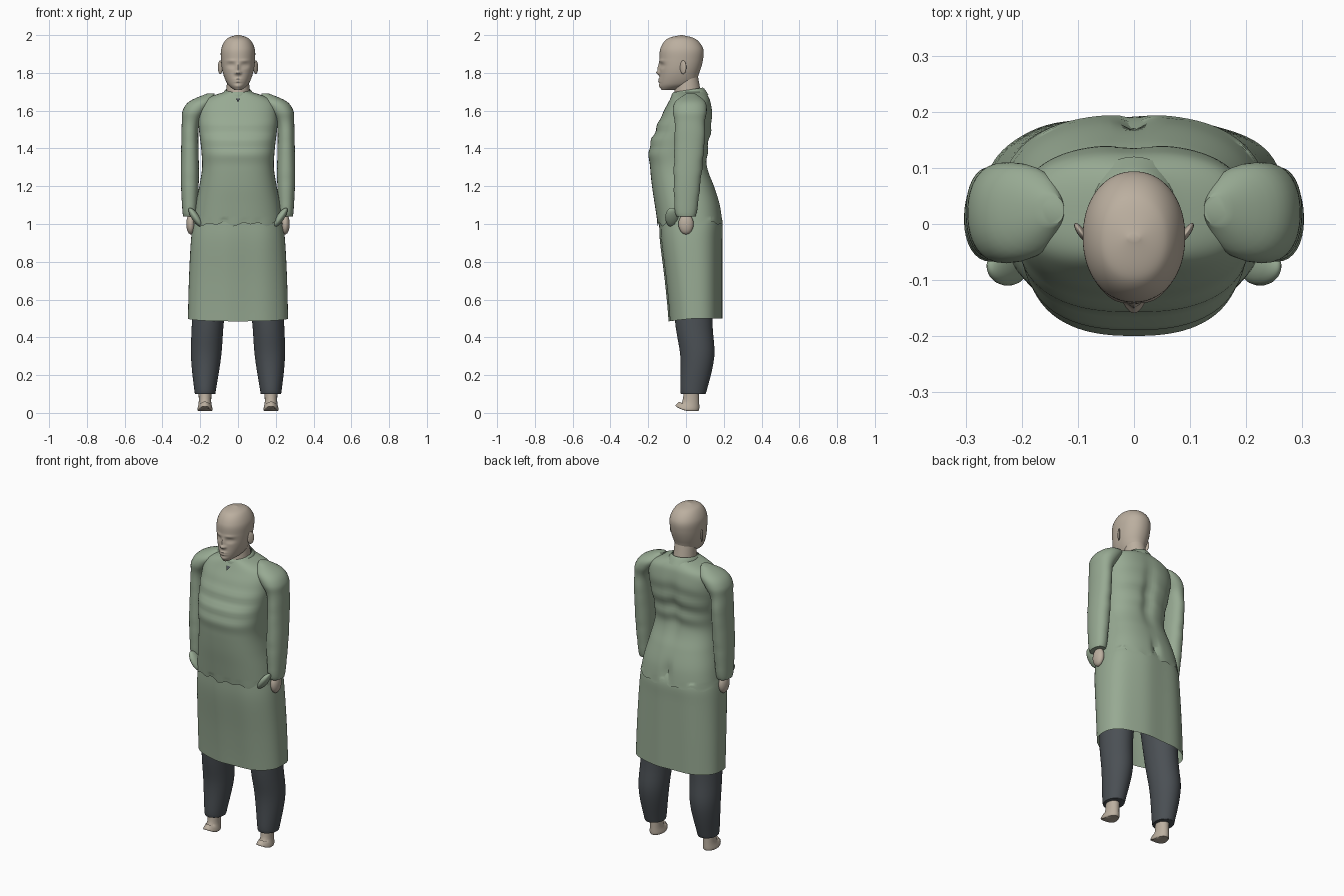
import bpy, bmesh, math
from mathutils import Euler, Vector

cube = bpy.data.objects.get("Cube")
if cube:
    bpy.data.objects.remove(cube, do_unlink=True)


def material(name, red, green, blue):
    mat = bpy.data.materials.new(name)
    mat.use_nodes = True
    colour = (red, green, blue, 1)
    mat.diffuse_color = colour
    mat.node_tree.nodes["Principled BSDF"].inputs["Base Color"].default_value = colour
    return mat


skin = material("skin", .5, .43, .35)
green_cloth = material("sage cloth", .31, .4, .29)
dark_cloth = material("charcoal cloth", .07, .08, .09)


def finish(name, mat, bm):
    """Turn a bmesh into a smooth shaded object."""
    bmesh.ops.recalc_face_normals(bm, faces=bm.faces)
    mesh = bpy.data.meshes.new(name)
    bm.to_mesh(mesh)
    bm.free()
    mesh.materials.append(mat)
    part = bpy.data.objects.new(name, mesh)
    bpy.context.collection.objects.link(part)
    bpy.ops.object.select_all(action='DESELECT')
    part.select_set(True)
    bpy.context.view_layer.objects.active = part
    bpy.ops.object.shade_smooth_by_angle(angle=math.radians(50))


def spline(keys, t):
    """Smooth interpolation through the key rings."""
    last = len(keys) - 1
    i = min(int(t), last - 1)
    f = t - i
    before, start, end, after = (keys[max(0, min(last, i + k))] for k in range(-1, 3))
    result = []
    for a, b, c, d in zip(before, start, end, after):
        leave, arrive = (c - a) / 2, (d - b) / 2
        ease = f * f * (3 - 2 * f)
        result.append(b + (c - b) * ease + leave * f * (1 - f) ** 2 - arrive * f * f * (1 - f))
    return result


def rounded(value, power):
    return math.copysign(abs(value) ** (2 / power), value)


def loft(name, mat, keys, side=1, centre=lambda z: 0, power=2, segs=32, steps=5,
         caps=True, shape=None):
    """Skin horizontal rings given as (z, half width, front y, back y)."""
    bm = bmesh.new()
    rings = []
    for n in range((len(keys) - 1) * steps + 1):
        z, width, front, back = spline(keys, n / steps)
        ring = []
        for k in range(segs):
            angle = math.tau * k / segs
            facing = math.sin(angle)
            x = centre(z) + width * rounded(math.cos(angle), power)
            y = (front + back) / 2 + (back - front) / 2 * rounded(facing, power)
            point = Vector((x, y, z))
            if shape:
                shape(point, facing)
            point.x *= side
            ring.append(bm.verts.new(point))
        rings.append(ring)
    for low, high in zip(rings, rings[1:]):
        for k in range(segs):
            bm.faces.new((low[k - 1], low[k], high[k], high[k - 1]))
    if caps:
        bm.faces.new(rings[0])
        bm.faces.new(rings[-1])
    finish(name, mat, bm)


def blob(name, mat, place, radii, turn, side):
    """Tilted ellipsoid, mirrored by side."""
    bm = bmesh.new()
    bmesh.ops.create_uvsphere(bm, u_segments=20, v_segments=14, radius=1)
    for vert in bm.verts:
        point = Vector(radii) * vert.co
        point.rotate(Euler(turn))
        vert.co = point + Vector(place)
        vert.co.x *= side
    finish(name, mat, bm)


def bump(x, z, width, height):
    return math.exp(-(x / width) ** 2 - (z / height) ** 2)


# Head with facial relief: nose, eyes, brow, lips and chin
def face(point, facing):
    if facing > 0:
        return
    x = abs(point.x)
    eye_x, eye = x - .036, point.z - 1.84
    nose, mouth = point.z - 1.8, point.z - 1.76
    relief = .01 * bump(x, nose - .025, .01, .025)
    relief += .015 * bump(x, nose, .012, .01)
    relief += .007 * bump(x - .012, nose, .007, .007)
    relief -= .012 * bump(eye_x, eye, .02, .012)
    relief += .007 * bump(eye_x, eye, .014, .007)
    relief -= .003 * bump(eye_x, eye, .014, .002)
    relief += .004 * bump(eye_x, eye - .024, .025, .007)
    relief += .007 * bump(x, abs(mouth) - .006, .02, .005)
    relief += .005 * bump(x, mouth + .03, .02, .01)
    point.y -= relief * min(1, -2 * facing)


loft("head", skin, [
    (1.71, .02, -.13, -.06),
    (1.74, .055, -.14, .04),
    (1.8, .08, -.14, .07),
    (1.87, .09, -.14, .09),
    (1.93, .088, -.135, .09),
    (1.98, .06, -.1, .05),
    (2, .01, -.03, -.02)], power=2.1, segs=80, steps=12, shape=face)
loft("neck", skin, [(1.66, .065, -.065, .085), (1.8, .055, -.05, .06)])


# Tunic body with chest folds, spine groove and a ragged waist hem
def body_folds(point, facing):
    x, z = point.x, point.z
    if facing > 0:
        groove = .018 * bump(x, z - 1.42, .035, .16) + .02 * bump(x, z - 1.06, .02, .06)
        ripple = .005 * math.sin(60 * z + 9 * abs(x)) * bump(0, z - 1.45, 1, .12)
        point.y += facing * (ripple - groove)
    else:
        point.y += .006 * facing * math.sin(75 * z) * bump(0, z - 1.47, 1, .09)
    if z < 1.03:
        point.z += .008 * math.sin(70 * x) + .006 * math.sin(40 * x + facing)


loft("tunic_body", green_cloth, [
    (1, .24, -.15, .195),
    (1.1, .225, -.165, .18),
    (1.2, .205, -.18, .15),
    (1.3, .19, -.19, .115),
    (1.4, .195, -.195, .12),
    (1.55, .21, -.14, .14),
    (1.65, .19, -.09, .13),
    (1.7, .07, -.065, .1)],
    power=2.5, segs=96, steps=8, caps=False, shape=body_folds)


# Open skirt whose front hem dips slightly
def skirt_folds(point, facing):
    if facing < 0:
        point.z += facing * max(0, .56 - point.z) / 4
    point.y += .003 * math.sin(30 * point.x) * abs(facing)


loft("skirt", green_cloth, [
    (.5, .265, -.09, .19),
    (.7, .26, -.11, .19),
    (.9, .25, -.135, .19),
    (1, .238, -.14, .19),
    (1.06, .22, -.14, .17)],
    power=2.5, segs=80, caps=False, shape=skirt_folds)


# Collar rising toward the nape, with a small front notch
def collar_tilt(point, facing):
    point.z += .012 * facing


loft("collar", green_cloth, [
    (1.67, .09, -.08, .12), (1.7, .075, -.075, .1), (1.71, .065, -.065, .09)],
    segs=48, caps=False, shape=collar_tilt)
notch = bmesh.new()
notch.faces.new([notch.verts.new((x, -.09 - z, 1.665 - z))
                 for x, z in ((-.013, 0), (0, .02), (.013, 0))])
finish("neck_notch", dark_cloth, notch)


# Sleeve, trouser and foot shaping
def shoulder_line(z):
    return .255 - 8 * max(0, z - 1.45) ** 3


def leg_line(z):
    return .175 - z * z / 15


def sleeve_folds(point, facing):
    point.y += .003 * facing * math.sin(65 * point.z) * bump(0, point.z - 1.28, 1, .15)


def toes(point, facing):
    if facing < 0 and point.z < .04:
        point.z += .02 * facing ** 2


# Paired parts
for side, label in ((1, "left"), (-1, "right")):
    blob(label + "_ear", skin, (.094, -.015, 1.83), (.007, .02, .036), (0, 0, -.6), side)
    blob(label + "_hand", skin, (.25, 0, 1), (.024, .04, .055), (0, 0, 0), side)
    blob(label + "_cuff_fold", green_cloth, (.225, -.075, 1.035), (.02, .035, .06),
         (0, .6, 0), side)
    loft(label + "_sleeve", green_cloth, [
        (1.04, .035, -.05, .05),
        (1.08, .04, -.06, .06),
        (1.25, .048, -.065, .08),
        (1.45, .045, -.06, .1),
        (1.54, .048, -.06, .1),
        (1.6, .065, -.07, .11),
        (1.65, .065, -.055, .1),
        (1.69, .02, 0, .05)],
        side, shoulder_line, power=2.2, shape=sleeve_folds)
    loft(label + "_trouser_leg", dark_cloth, [
        (.1, .053, -.02, .1),
        (.12, .057, -.03, .11),
        (.3, .08, -.03, .15),
        (.5, .085, -.06, .14),
        (.9, .1, -.09, .15)], side, leg_line, segs=40)
    loft(label + "_foot", skin, [
        (.01, .035, -.04, .065),
        (.02, .04, -.055, .07),
        (.06, .033, -.02, .07),
        (.14, .036, -.01, .07)], side, leg_line, shape=toes)
